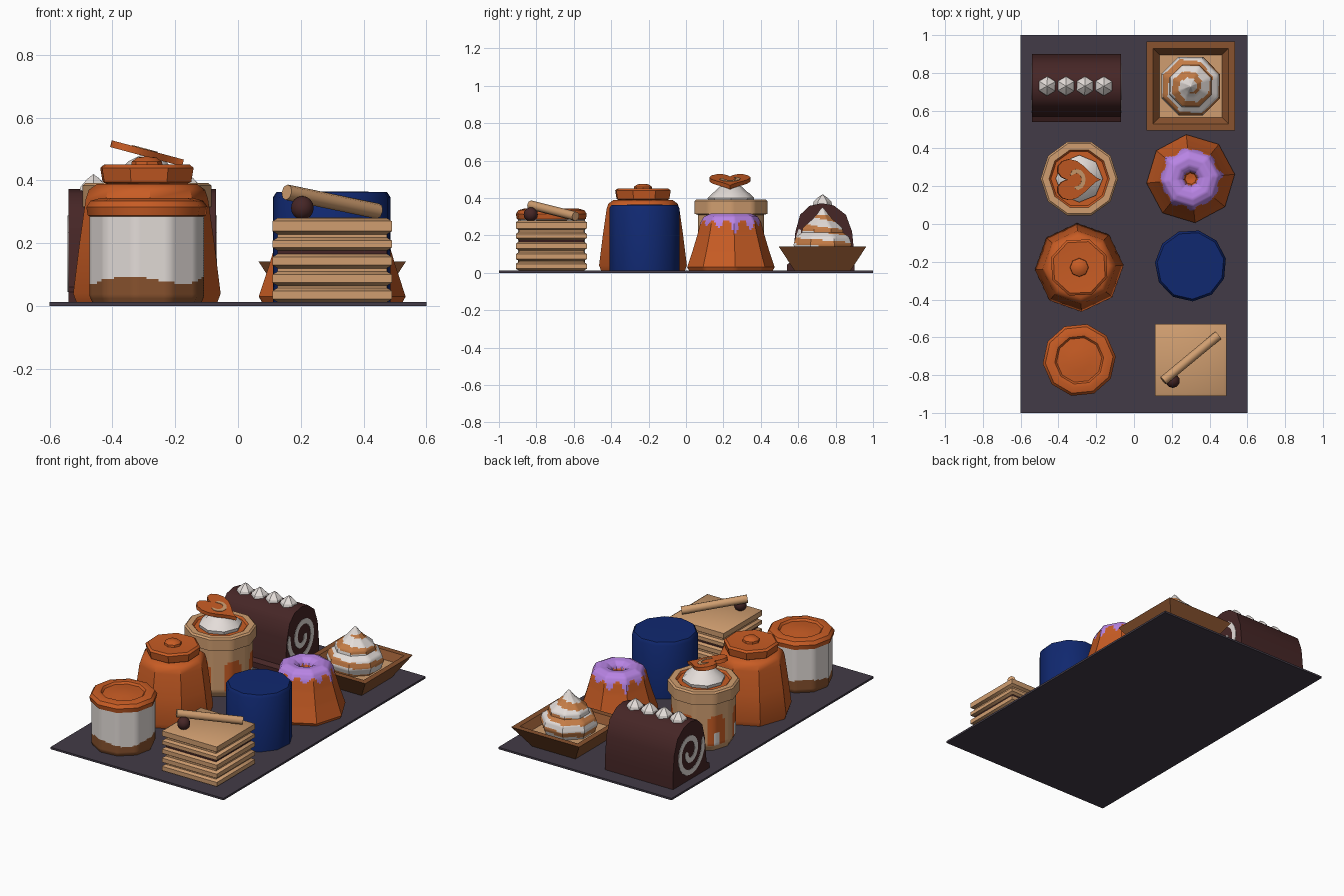
import bpy, bmesh, math
from mathutils import Vector, Matrix

if "Cube" in bpy.data.objects:
    bpy.data.objects.remove(bpy.data.objects["Cube"])

def mat(name, r, g, b):
    m = bpy.data.materials.new(name)
    f = lambda c: ((c / 255 + 0.055) / 1.055) ** 2.4
    m.diffuse_color = (f(r), f(g), f(b), 1)
    m.use_nodes = True
    m.node_tree.nodes["Principled BSDF"].inputs["Base Color"].default_value = m.diffuse_color
    return m

SLATE = mat("slate", 66, 59, 71)
ORANGE = mat("orange", 200, 92, 36)
TAN = mat("pastry tan", 208, 158, 112)
WHITE = mat("cream white", 228, 221, 217)
CHOC = mat("chocolate", 70, 38, 38)
LILAC = mat("lilac", 184, 132, 228)
BLUE = mat("deep blue", 16, 40, 112)
BROWN = mat("crust brown", 136, 82, 46)
CARAMEL = mat("caramel", 196, 124, 70)

def finish(name, bm, mats, angle=40):
    bmesh.ops.remove_doubles(bm, verts=bm.verts, dist=0.0002)
    bmesh.ops.recalc_face_normals(bm, faces=bm.faces)
    me = bpy.data.meshes.new(name)
    bm.to_mesh(me)
    bm.free()
    for m in mats:
        me.materials.append(m)
    ob = bpy.data.objects.new(name, me)
    bpy.context.collection.objects.link(ob)
    bpy.ops.object.select_all(action='DESELECT')
    ob.select_set(True)
    bpy.context.view_layer.objects.active = ob
    bpy.ops.object.shade_smooth_by_angle(angle=math.radians(angle))
    return ob

def lathe(name, prof, n, c, mats, rule=None, sub=1, step=9, rot=0, angle=40):
    """Turn (radius, z) points round an n-sided polygon; rule(r, a, z) picks a colour."""
    pts = [prof[0]]
    for p, q in zip(prof, prof[1:]):
        k = max(1, math.ceil(math.dist(p, q) / step))
        pts += [(p[0] + (q[0] - p[0]) * i / k, p[1] + (q[1] - p[1]) * i / k) for i in range(1, k + 1)]
    corner = [Vector((math.cos(rot + i * math.tau / n), math.sin(rot + i * math.tau / n))) for i in range(n + 1)]
    loop = [corner[i].lerp(corner[i + 1], j / sub) for i in range(n) for j in range(sub)]
    bm = bmesh.new()
    rings = [[bm.verts.new((r * u.x, r * u.y, z)) for u in loop] for r, z in pts]
    m = len(loop)
    for lo, hi in zip(rings, rings[1:]):
        for i in range(m):
            vs = (lo[i], lo[(i + 1) % m], hi[(i + 1) % m], hi[i])
            face = bm.faces.new(vs)
            p = sum((v.co for v in vs), Vector()) / 4
            if rule:
                face.material_index = int(rule(math.hypot(p.x, p.y), math.atan2(p.y, p.x), p.z))
    for v in bm.verts:
        v.co += Vector((c[0], c[1], 0))
    bmesh.ops.dissolve_degenerate(bm, dist=0.0002, edges=bm.edges)
    return finish(name, bm, mats, angle)

def prism(name, pts, depth, m, M, angle=40):
    """Extrude a flat outline by depth along local z, then place it with M."""
    bm = bmesh.new()
    f = bm.faces.new([bm.verts.new((x, y, 0)) for x, y in pts])
    r = bmesh.ops.extrude_face_region(bm, geom=[f])
    for v in r['geom']:
        if isinstance(v, bmesh.types.BMVert):
            v.co.z += depth
    bm.transform(M)
    return finish(name, bm, [m], angle)

def ribbon(name, path, width, m, M, depth=0.004):
    """Thin painted stripe following a flat path, tapering at both ends."""
    left, right = [], []
    for i, p in enumerate(path):
        a, b = Vector(path[max(i - 1, 0)]), Vector(path[min(i + 1, len(path) - 1)])
        d = (b - a).normalized()
        w = width / 2 * (0.35 if i in (0, len(path) - 1) else 1)
        left.append((p[0] - d.y * w, p[1] + d.x * w))
        right.append((p[0] + d.y * w, p[1] - d.x * w))
    return prism(name, left + right[::-1], depth, m, M)

# Serving slate
prism("serving_slate", [(-.6, -1), (.6, -1), (.6, 1), (-.6, 1)], 0.012, SLATE, Matrix())

# Chocolate roll with spiral ends; local x,y become world y,z
side = Matrix(((0, 0, 1, 0), (1, 0, 0, 0), (0, 1, 0, 0), (0, 0, 0, 1)))
roll = [(.54, .01), (.9, .01), (.9, .1), (.888, .22), (.855, .31), (.79, .36), (.725, .372),
        (.66, .358), (.61, .31), (.585, .22), (.568, .06), (.54, .045)]
prism("chocolate_roll", roll, 0.47, CHOC, Matrix.Translation((-.54, 0, 0)) @ side)
spiral = []
for i in range(37):
    t = i / 36
    a = 0.3 - t * 1.6 * math.tau
    r = 0.025 + 0.11 * t
    spiral.append((.735 + r * math.cos(a), .185 + 1.1 * r * math.sin(a)))
for x, label in ((-.0715, "right"), (-.5425, "left")):
    ribbon("roll_spiral_" + label, spiral, 0.032, WHITE, Matrix.Translation((x, 0, 0)) @ side)
for i in range(4):
    lathe("roll_cream_dot", [(0, .355), (.052, .36), (.047, .38), (.022, .405), (0, .42)], 6,
          (-.46 + .1 * i, .73), [WHITE], rot=.5, angle=20)

# Square tart with a piped swirl
q = math.sqrt(2)
lathe("tart_shell", [(0, .012), (.15 * q, .012), (.235 * q, .142), (.2 * q, .142), (.165 * q, .1), (0, .1)], 4,
      (.3, .73), [BROWN, TAN], lambda r, a, z: z < .101 and z > .095, rot=math.pi / 4)
lathe("tart_swirl", [(.15, .1), (.168, .15), (.155, .19), (.12, .215), (.115, .24), (.085, .265),
                     (.06, .285), (.035, .31), (.012, .34), (0, .352)], 8, (.3, .73), [WHITE, CARAMEL],
      lambda r, a, z: z < .31 and (z * 14 + a / math.tau) % 1 < .45, sub=6, step=.012, rot=.39)

# Jar cake with arches, cream and a heart biscuit
def jar_rule(r, a, z):
    if r < .155 and z > .3:
        return 1
    d = abs(((a / math.tau * 6) % 1) - .5) * 2
    if .05 < z < .24 - .12 * d * d and d < .55:
        return 2 if z < .12 and d < .25 else 1
    return 0
jar = (-.29, .24)
lathe("jar_cake", [(0, .012), (.165, .012), (.185, .05), (.185, .31), (.205, .315), (.205, .383), (.195, .392),
                   (.16, .392), (.15, .38), (0, .38)], 10, jar, [TAN, ORANGE, WHITE], jar_rule, sub=6, step=.016)
lathe("jar_cream", [(.12, .38), (.125, .4), (.1, .425), (.085, .435), (.06, .46), (.02, .48), (0, .482)],
      8, jar, [WHITE])
heart = []
for i in range(24):
    t = i / 24 * math.tau
    h = 13 * math.cos(t) - 5 * math.cos(2 * t) - 2 * math.cos(3 * t) - math.cos(4 * t)
    heart.append((-h * .0083 - .02, .0068 * 16 * math.sin(t) ** 3))
tilt = Matrix.Translation((-.295, .235, .476)) @ Matrix.Rotation(math.radians(15), 4, 'Y')
prism("heart_biscuit", heart, 0.022, ORANGE, tilt)
curl = [(.038 * math.cos(a), .045 * math.sin(a)) for a in [2.6 - .5 * i for i in range(10)]]
ribbon("heart_curl", [(x - .015, y) for x, y in curl], 0.022, TAN, tilt @ Matrix.Translation((0, 0, .0205)))

# Ring cake with dripping icing
def icing(r, a, z):
    drip = .5 + .5 * math.sin(11 * a) * (0.7 + .3 * math.sin(3 * a + 1))
    return z > .285 - .075 * drip ** 2 and r > .035
lathe("ring_cake", [(0, .012), (.225, .012), (.235, .03), (.205, .12), (.178, .21), (.163, .27), (.145, .3),
                    (.11, .316), (.07, .312), (.045, .295), (.03, .26), (0, .255)], 8, (.3, .24),
      [ORANGE, LILAC], icing, sub=10, step=.012, rot=.1)

# Covered orange pudding
pud = (-.29, -.23)
lathe("pudding_body", [(0, .012), (.225, .012), (.235, .04), (.215, .2), (.195, .34), (.185, .37), (.16, .388),
                       (0, .39)], 8, pud, [ORANGE], rot=.05)
lathe("pudding_lid", [(.13, .385), (.15, .395), (.158, .44), (.145, .45), (.1, .447), (0, .447)],
      8, pud, [ORANGE], rot=.44, angle=30)
lathe("pudding_knob", [(.05, .445), (.048, .46), (.03, .473), (0, .476)], 8, pud, [ORANGE])

# Blue drum cake
lathe("blue_cake", [(0, .012), (.19, .012), (.19, .345), (.178, .363), (0, .365)], 11, (.3, -.22), [BLUE], rot=.2)

# Cream cup with wavy base and puffed top
cup = (-.29, -.72)
lathe("cream_cup", [(0, .012), (.175, .012), (.183, .03), (.183, .29), (0, .29)], 10, cup, [WHITE, BROWN],
      lambda r, a, z: z < .083 + .012 * math.sin(3 * a + 1), sub=6, step=.008, rot=.1)
lathe("puffed_top", [(.17, .28), (.189, .288), (.194, .315), (.18, .335), (.15, .343), (.13, .34), (.12, .328),
                     (.06, .335), (0, .34)], 10, cup, [ORANGE], rot=.1)

# Layered pastry: bulging layers with recessed fillings
prof = [(0, .012)]
for lo, hi in ((.012, .058), (.064, .11), (.12, .166), (.176, .218), (.228, .28)):
    prof += [(.174 * q, lo), (.19 * q, lo + .01), (.19 * q, hi - .01), (.174 * q, hi)]
prof.append((0, .282))
lathe("layered_pastry", prof, 4, (.3, -.72), [TAN, CHOC], lambda r, a, z: .166 < z < .176,
      rot=math.pi / 4, angle=50)

# Wafer stick and chocolate ball
a, b = Vector((.155, -.83, .362)), Vector((.445, -.59, .302))
bm = bmesh.new()
bmesh.ops.create_cone(bm, cap_ends=True, segments=8, radius1=.025, radius2=.025, depth=(b - a).length)
bm.transform(Matrix.Translation((a + b) / 2) @ (b - a).to_track_quat('Z', 'Y').to_matrix().to_4x4())
finish("wafer_stick", bm, [TAN], 50)
bm = bmesh.new()
bmesh.ops.create_uvsphere(bm, u_segments=10, v_segments=8, radius=.038)
bm.transform(Matrix.Translation((.205, -.83, .312)))
finish("chocolate_ball", bm, [CHOC], 60)
